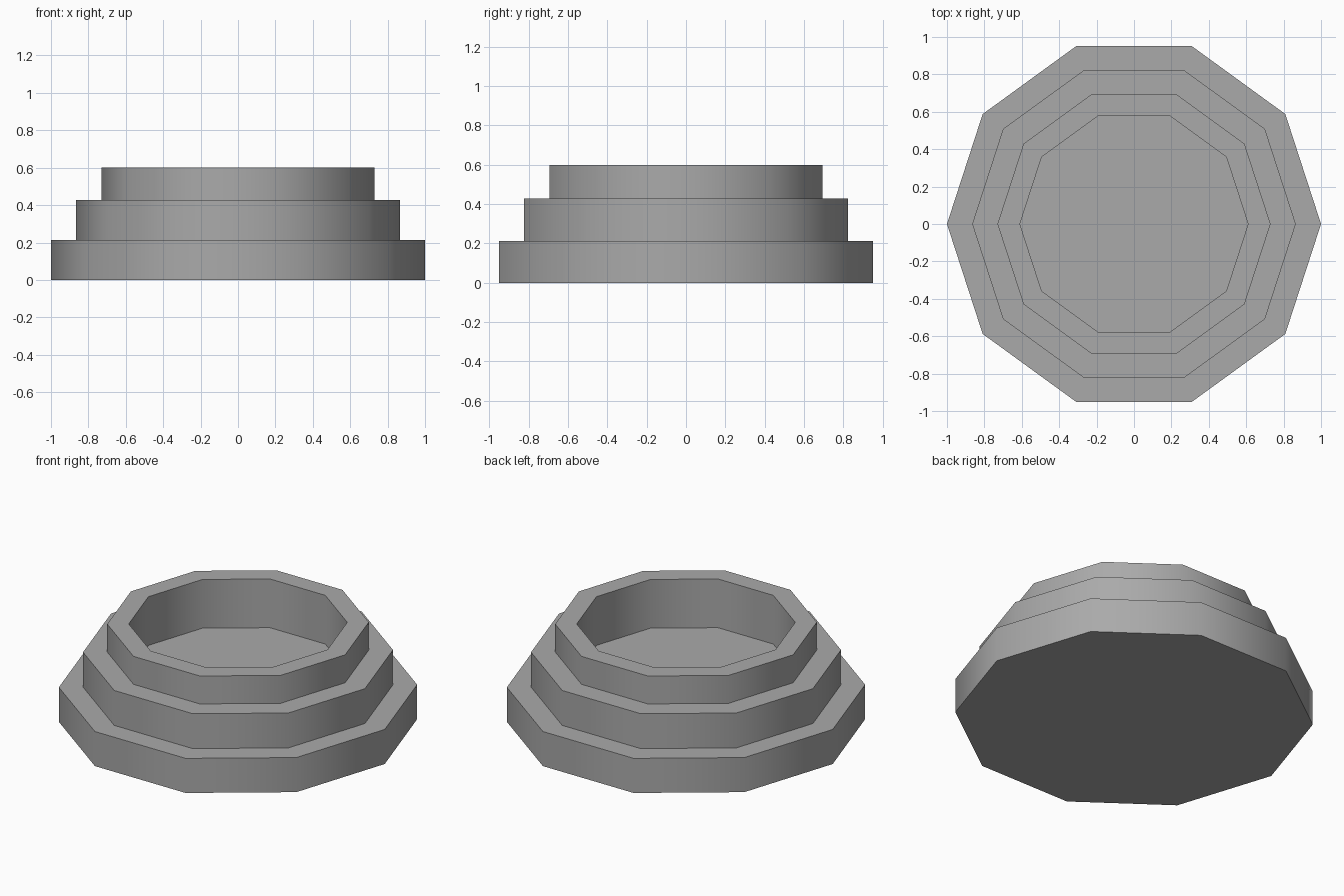
import bpy
import bmesh
from math import cos, sin, radians, tau

if "Cube" in bpy.data.objects:
    bpy.data.objects.remove(bpy.data.objects["Cube"], do_unlink=True)

SIDES = 10

# Single stone grey
grey = bpy.data.materials.new("stone_grey")
grey.use_nodes = True
colour = (0.4, 0.4, 0.4, 1)
grey.diffuse_color = colour
grey.node_tree.nodes["Principled BSDF"].inputs["Base Color"].default_value = colour


def lathe(name, profile):
    """Turn a (radius, height) profile into a capped ten-sided solid."""
    bm = bmesh.new()
    rings = [[bm.verts.new((r * cos(tau * i / SIDES), r * sin(tau * i / SIDES), z))
              for i in range(SIDES)] for r, z in profile]
    for low, high in zip(rings, rings[1:]):
        for i in range(SIDES):
            j = (i + 1) % SIDES
            bm.faces.new((low[i], low[j], high[j], high[i]))
    bm.faces.new(rings[0][::-1])
    bm.faces.new(rings[-1])
    bmesh.ops.recalc_face_normals(bm, faces=bm.faces[:])
    mesh = bpy.data.meshes.new(name)
    bm.to_mesh(mesh)
    bm.free()
    mesh.materials.append(grey)
    obj = bpy.data.objects.new(name, mesh)
    bpy.context.collection.objects.link(obj)
    return obj


# Stepped tiers from the underside up to the rim, then down into the basin
basin = lathe("stepped_basin", [
    (1.0, 0), (1.0, 0.213),
    (0.865, 0.213), (0.865, 0.428),
    (0.73, 0.428), (0.73, 0.6),
    (0.61, 0.6), (0.61, 0.3),
])

# Walls read as round while the step edges stay crisp
bpy.ops.object.select_all(action="DESELECT")
basin.select_set(True)
bpy.context.view_layer.objects.active = basin
bpy.ops.object.shade_smooth_by_angle(angle=radians(45))
